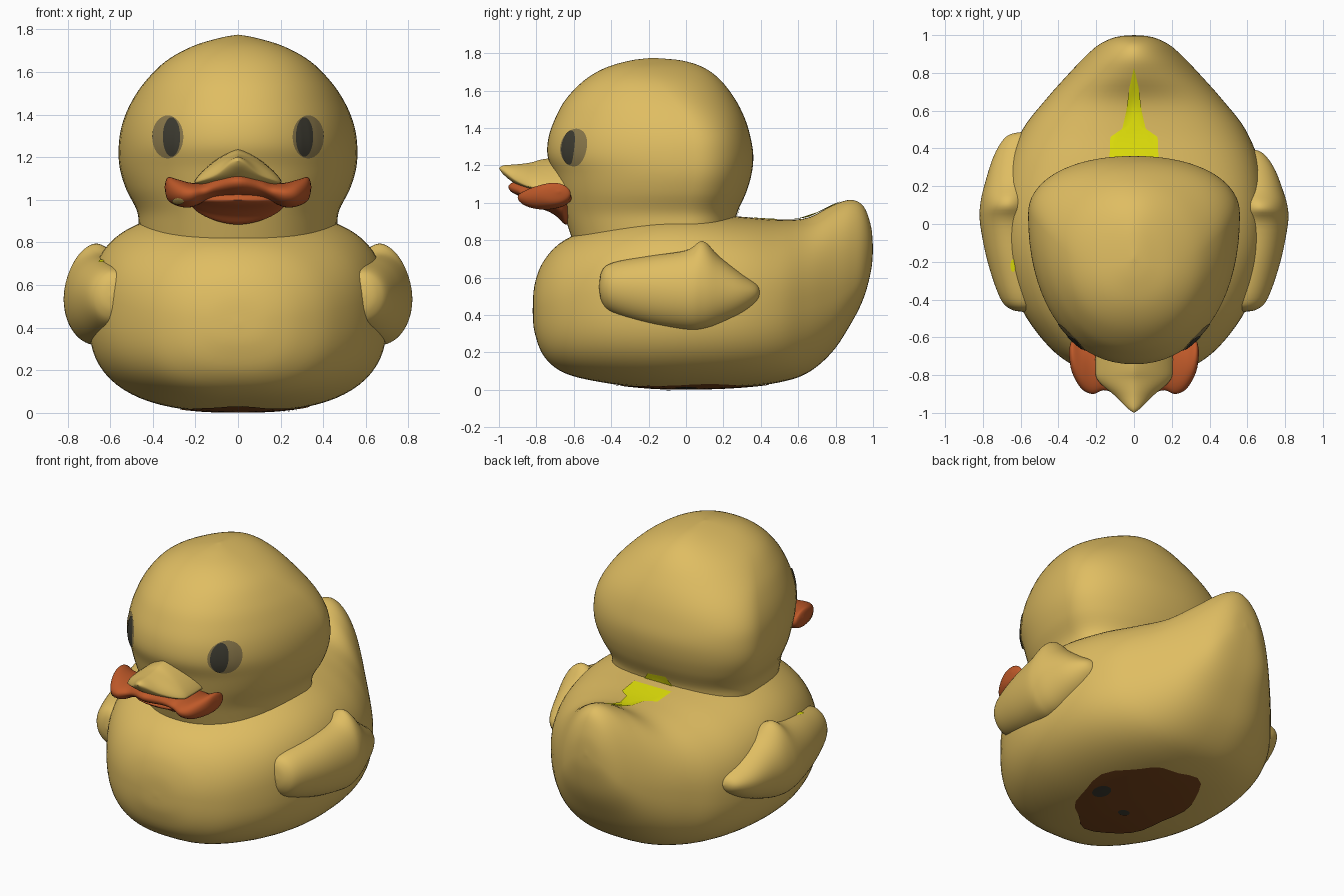
import bpy
import bmesh
from math import sin, cos, pi, copysign
from mathutils import Vector
from mathutils.bvhtree import BVHTree

default_cube = bpy.data.objects.get("Cube")
if default_cube:
    bpy.data.objects.remove(default_cube, do_unlink=True)


def make_material(name, rgb):
    mat = bpy.data.materials.new(name)
    mat.use_nodes = True
    color = (*rgb, 1.0)
    mat.diffuse_color = color
    mat.node_tree.nodes["Principled BSDF"].inputs["Base Color"].default_value = color
    return mat


DUCK = make_material("duck yellow", (.74, .51, .122))
ORANGE = make_material("beak orange", (.52, .1, .022))
BROWN = make_material("belly brown", (.2, .062, .012))
DARK = make_material("pupil dark", (.05, .047, .033))
OLIVE = make_material("eye olive", (.27, .2, .075))
BRIGHT = make_material("bright yellow", (.8, .8, .003))


def finish(name, bm, mat):
    mesh = bpy.data.meshes.new(name)
    bm.to_mesh(mesh)
    bm.free()
    mesh.materials.append(mat)
    mesh.shade_smooth()
    obj = bpy.data.objects.new(name, mesh)
    bpy.context.scene.collection.objects.link(obj)
    return obj


def smooth_rows(rows, steps):
    """Catmull-Rom interpolation of every column of the station table."""
    result = []
    last = len(rows) - 1
    for i in range(last):
        quad = [rows[max(i - 1, 0)], rows[i], rows[i + 1], rows[min(i + 2, last)]]
        for k in range(steps):
            f = k / steps
            result.append([
                b + f / 2 * (c - a + f * (2*a - 5*b + 4*c - d + f * (3*(b - c) + d - a)))
                for a, b, c, d in zip(*quad)])
    result.append(rows[last])
    return result


def loft(name, rows, place, mat, low_power=2.0, segments=56, steps=5):
    """Skin rounded sections; row = position, low, widest, high, centre, half width, power."""
    bm = bmesh.new()
    rings = []
    for t, low, mid, high, centre, half, power in smooth_rows(rows, steps):
        ring = []
        for s in range(segments):
            c, d = cos(2 * pi * s / segments), sin(2 * pi * s / segments)
            e = 2 / (power if d >= 0 else low_power)
            u = centre + max(half, 0) * copysign(abs(c) ** e, c)
            v = mid + (high - mid if d >= 0 else low - mid) * abs(d) ** e
            ring.append(bm.verts.new(place(t, u, v)))
        rings.append(ring)
    for a, b in zip(rings, rings[1:]):
        for s in range(segments):
            n = (s + 1) % segments
            bm.faces.new((a[s], a[n], b[n], b[s]))
    bm.faces.new(rings[0])
    bm.faces.new(rings[-1])
    bmesh.ops.remove_doubles(bm, verts=bm.verts, dist=.0005)
    bmesh.ops.recalc_face_normals(bm, faces=bm.faces)
    return finish(name, bm, mat)


def decal(name, target, outline, start, direction, mat, lift=.004, layers=8):
    """Thin painted patch: concentric outline rings projected onto the target."""
    mesh = target.data
    tree = BVHTree.FromPolygons([v.co for v in mesh.vertices],
                                [p.vertices[:] for p in mesh.polygons])
    direction = Vector(direction)
    count = len(outline)
    cx = sum(p[0] for p in outline) / count
    cy = sum(p[1] for p in outline) / count
    bm = bmesh.new()

    def project(p, q):
        hit, normal, _, _ = tree.ray_cast(Vector(start(p, q)), direction)
        if normal.dot(direction) > 0:
            normal = -normal
        return bm.verts.new(hit + normal * lift)

    centre = project(cx, cy)
    previous = None
    for k in range(1, layers + 1):
        f = k / layers
        ring = [project(cx + (p - cx) * f, cy + (q - cy) * f) for p, q in outline]
        for s in range(count):
            n = (s + 1) % count
            if previous:
                face = bm.faces.new((previous[s], previous[n], ring[n], ring[s]))
            else:
                face = bm.faces.new((centre, ring[n], ring[s]))
            face.normal_update()
            if face.normal.dot(direction) > 0:
                face.normal_flip()
        previous = ring
    return finish(name, bm, mat)


def oval(cx, cy, rx, ry, wobble=0.0, count=32):
    points = []
    for i in range(count):
        a = 2 * pi * i / count
        r = 1 + wobble * (sin(3 * a + 1) + .6 * sin(7 * a))
        points.append((cx + rx * r * cos(a), cy + ry * r * sin(a)))
    return points


def along_y(t, u, v):
    return (u, t, v)


def along_z(t, u, v):
    return (u, v, t)


def along_x(t, u, v):
    return (t, u, v)


# Body with upturned tail, front to back
body = loft("body", [
    (-.82, .42, .42, .42, 0, 0, 2),
    (-.81, .31, .44, .56, 0, .15, 2),
    (-.76, .18, .44, .69, 0, .3, 2.1),
    (-.65, .09, .44, .8, 0, .45, 2.3),
    (-.45, .04, .45, .88, 0, .595, 2.7),
    (-.2, .01, .45, .935, 0, .68, 2.9),
    (.05, .005, .45, .945, 0, .7, 2.9),
    (.3, .015, .46, .925, 0, .67, 2.6),
    (.5, .04, .47, .91, 0, .59, 2.3),
    (.65, .09, .5, .92, 0, .475, 2.1),
    (.78, .2, .53, .985, 0, .36, 1.9),
    (.88, .35, .58, 1.015, 0, .265, 1.8),
    (.95, .49, .64, .98, 0, .185, 1.8),
    (.99, .64, .72, .87, 0, .095, 2),
    (1, .75, .75, .75, 0, 0, 2)], along_y, DUCK, low_power=2.6, segments=72)

# Head, neck to crown
head = loft("head", [
    (.75, -.59, 0, .22, 0, .46, 2.3),
    (.87, -.63, 0, .26, 0, .465, 2.3),
    (.95, -.655, 0, .275, 0, .475, 2.3),
    (1.05, -.68, .03, .32, 0, .525, 2.2),
    (1.15, -.705, .05, .35, 0, .555, 2.15),
    (1.25, -.74, .05, .36, 0, .56, 2.15),
    (1.35, -.735, .04, .345, 0, .545, 2.15),
    (1.45, -.7, 0, .315, 0, .505, 2.1),
    (1.55, -.645, -.07, .265, 0, .44, 2),
    (1.65, -.55, -.16, .19, 0, .34, 2),
    (1.72, -.435, -.21, .1, 0, .215, 2),
    (1.76, -.3, -.2, -.02, 0, .085, 2),
    (1.775, -.18, -.18, -.18, 0, 0, 2)], along_z, DUCK, low_power=2.15, segments=72)

# Wings; the one on -x reaches further back
wing_rows = [
    (-.465, .55, .55, .55, .59, 0, 2),
    (-.45, .47, .55, .635, .58, .075, 2),
    (-.39, .41, .55, .68, .59, .12, 2),
    (-.2, .35, .54, .715, .63, .145, 2),
    (0, .32, .53, .745, .66, .155, 2),
    (.09, .325, .54, .795, .665, .148, 1.8),
    (.18, .35, .53, .71, .645, .143, 2),
    (.3, .405, .52, .62, .62, .12, 2),
    (.38, .47, .52, .565, .6, .075, 2),
    (.4, .52, .52, .52, .59, 0, 2)]
for side, name in ((1, "left_wing"), (-1, "right_wing")):
    wing = loft(name, wing_rows,
                lambda t, u, v: (side * u, t * (1.22 if side < 0 < t else 1), v), DUCK)

# Upper beak with pointed tip
loft("upper_beak", [
    (-1, 1.185, 1.185, 1.185, 0, 0, 1.6),
    (-.975, 1.15, 1.17, 1.2, 0, .035, 1.6),
    (-.91, 1.1, 1.12, 1.205, 0, .1, 1.5),
    (-.83, 1.07, 1.085, 1.215, 0, .19, 1.4),
    (-.75, 1.06, 1.085, 1.235, 0, .205, 1.3),
    (-.55, 1.06, 1.085, 1.25, 0, .2, 1.3)], along_y, DUCK, segments=40)

# Wide lip, mirrored from its half
lip_half = [
    (0, 1.02, 1.085, 1.135, -.77, .18, 2),
    (.1, 1.01, 1.065, 1.115, -.745, .155, 2),
    (.16, .99, 1.04, 1.085, -.74, .14, 2),
    (.22, .965, 1.03, 1.08, -.755, .145, 2),
    (.28, .97, 1.03, 1.095, -.745, .125, 2),
    (.33, 1.0, 1.05, 1.105, -.7, .08, 2),
    (.345, 1.06, 1.06, 1.06, -.68, 0, 2)]
lip_rows = [(-row[0], *row[1:]) for row in reversed(lip_half[1:])] + lip_half
lip = loft("upper_lip", lip_rows, along_x, ORANGE, segments=32)

# Lower bill
loft("lower_bill", [
    (-.85, 1, 1, 1, 0, 0, 2),
    (-.82, .98, 1, 1.03, 0, .13, 2),
    (-.74, .955, 1, 1.04, 0, .21, 2),
    (-.69, .925, 1, 1.04, 0, .23, 2),
    (-.655, .89, 1, 1.04, 0, .22, 2),
    (-.63, .885, 1, 1.04, 0, .15, 2),
    (-.57, .9, 1, 1.04, 0, .1, 2)], along_y, ORANGE, segments=40)

# Painted eyes
for side, label in ((1, "left"), (-1, "right")):
    front = lambda p, q: (side * p, -2, q)
    decal(label + "_eye", head, oval(.327, 1.295, .073, .1), front, (0, 1, 0), OLIVE)
    decal(label + "_pupil", head, oval(.307, 1.295, .04, .09), front, (0, 1, 0),
          DARK, lift=.008)

# Painted streak on the back, running up to the nape
half_streak = [(.13, .33), (.125, .46), (.065, .49), (.04, .6), (.025, .72), (0, .83)]
streak = half_streak + [(-p, q) for p, q in reversed(half_streak[:-1])]
down = (0, 0, -1)
above = lambda p, q: (p, q, 2)
decal("back_streak", body, streak, above, down, BRIGHT)
decal("nape_streak", head, [(-.11, .91), (.11, .91), (.07, .97), (-.06, .985)],
      lambda p, q: (p, 2, q), (0, -1, 0), BRIGHT)

# Small flecks on the right wing and lip
decal("wing_fleck", wing, oval(-.64, -.22, .014, .035, count=8), above, down, BRIGHT)
decal("lip_fleck", lip, oval(-.28, .995, .028, .015, count=8),
      lambda p, q: (p, -2, q), (0, 1, 0), DUCK)

# Painted underside
below = lambda p, q: (p, q, -1)
up = (0, 0, 1)
decal("belly_patch", body, oval(.02, .03, .3, .42, wobble=.06), below, up, BROWN)
decal("belly_spot_large", body, oval(.24, 0, .045, .065), below, up, DARK, lift=.008)
decal("belly_spot_small", body, oval(0, -.09, .035, .03), below, up, DARK, lift=.008)
